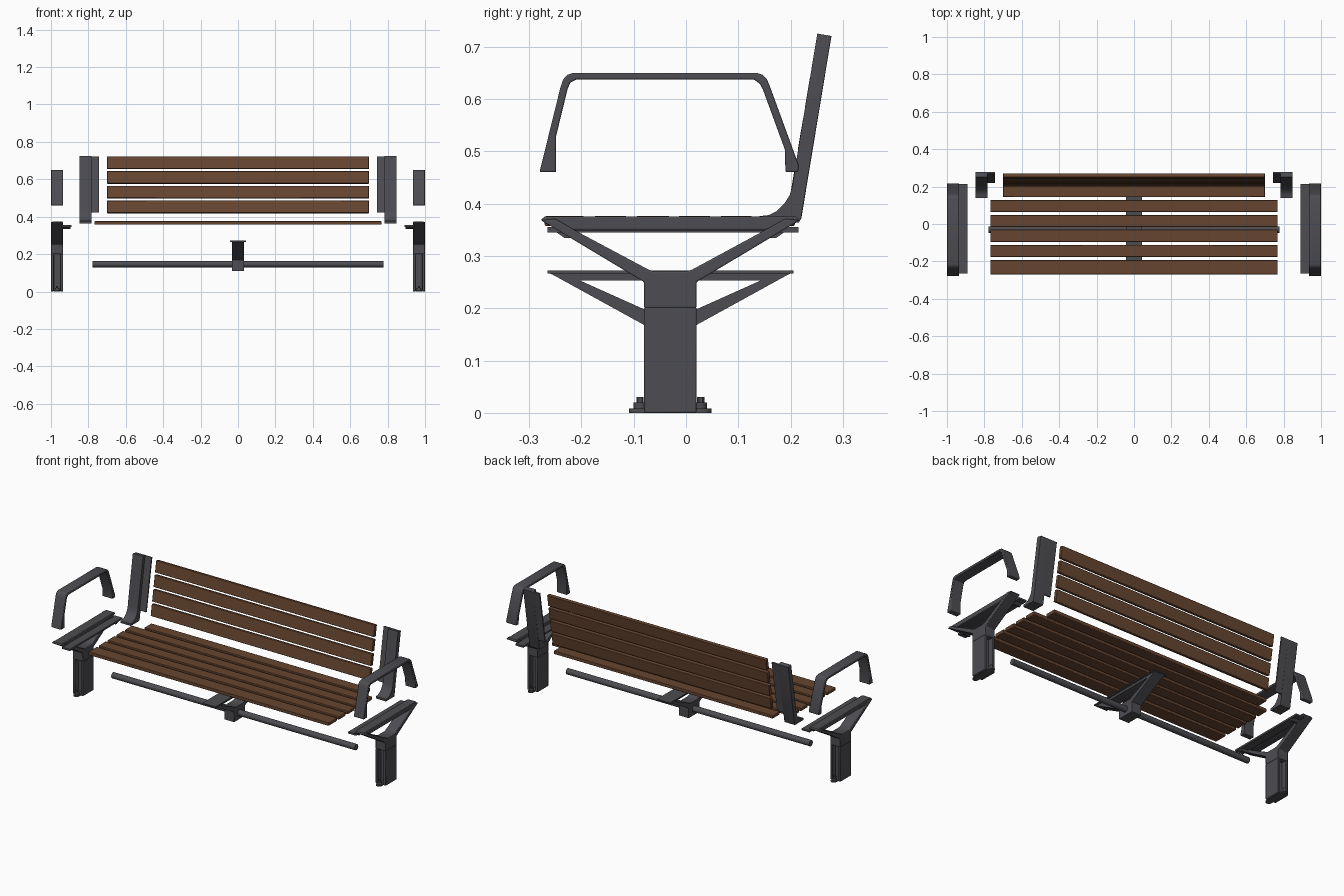
import bpy, bmesh, math
from mathutils import Matrix, Vector

if "Cube" in bpy.data.objects:
    bpy.data.objects.remove(bpy.data.objects["Cube"])


def material(name, rgb):
    m = bpy.data.materials.new(name)
    m.diffuse_color = (*rgb, 1)
    m.use_nodes = True
    m.node_tree.nodes["Principled BSDF"].inputs["Base Color"].default_value = m.diffuse_color
    return m


METAL = material("dark grey metal", (0.075, 0.073, 0.083))
WOOD = material("brown wood", (0.135, 0.06, 0.029))


def finish(name, bm, mat, bevel=0.0):
    bmesh.ops.recalc_face_normals(bm, faces=bm.faces)
    me = bpy.data.meshes.new(name)
    bm.to_mesh(me)
    bm.free()
    me.materials.append(mat)
    ob = bpy.data.objects.new(name, me)
    bpy.context.collection.objects.link(ob)
    if bevel:
        mod = ob.modifiers.new("edge rounding", "BEVEL")
        mod.width, mod.segments, mod.limit_method = bevel, 2, "ANGLE"
        mod.angle_limit = math.radians(40)
    bpy.ops.object.select_all(action="DESELECT")
    ob.select_set(True)
    bpy.context.view_layer.objects.active = ob
    bpy.ops.object.shade_smooth_by_angle(angle=math.radians(35))
    return ob


def prism(bm, pts, x0, x1):
    """Side profile of (y, z) points pulled along x."""
    f = bm.faces.new([bm.verts.new((x0, y, z)) for y, z in pts])
    r = bmesh.ops.extrude_face_region(bm, geom=[f])
    vs = [v for v in r["geom"] if isinstance(v, bmesh.types.BMVert)]
    bmesh.ops.translate(bm, verts=vs, vec=(x1 - x0, 0, 0))


def box(bm, x0, x1, y0, y1, z0, z1):
    prism(bm, [(y0, z0), (y1, z0), (y1, z1), (y0, z1)], x0, x1)


def cyl(bm, loc, r, h, n=20, along_x=False):
    mat = Matrix.Translation(loc)
    if along_x:
        mat = mat @ Matrix.Rotation(math.pi / 2, 4, "Y")
    bmesh.ops.create_cone(bm, cap_ends=True, segments=n, radius1=r, radius2=r,
                          depth=h, matrix=mat)


def mirrored(bm, side):
    if side < 0:
        bmesh.ops.scale(bm, verts=bm.verts, vec=(-1, 1, 1))
    return bm


# line of the leaning back: front face y at height z
def back_y(z):
    return 0.251 - (0.725 - z) * 0.168


ARM = [(-.28, .46), (-.24, .622), (-.235, .637), (-.227, .646), (-.215, .65),
       (.135, .65), (.147, .646), (.155, .637), (.16, .625), (.216, .472),
       (.214, .46), (.19, .46), (.189, .503), (.147, .618), (.141, .629),
       (.13, .637), (-.21, .637), (-.221, .631), (-.226, .62), (-.248, .53),
       (-.248, .46)]
LEG_V = [(-.277, .368), (-.08, .25), (-.08, .2), (.02, .2), (.02, .25),
         (.217, .368), (.19, .371), (.145, .346), (.012, .274), (0, .27),
         (-.06, .27), (-.072, .274), (-.207, .346), (-.25, .371)]
LEG_TOP = [(-.278, .369), (-.27, .375), (.21, .375), (.218, .369),
           (.205, .36), (.18, .349), (-.24, .349), (-.265, .36)]
BACK = [(.14, .364), (.14, .376), (.158, .378), (.174, .386), (.188, .4),
        (.198, .416), (.204, .435), (.2095, .474), (.251, .725), (.278, .72),
        (.2205, .372), (.216, .364)]

for side, label in ((-1, "left"), (1, "right")):
    # armrest strap
    bm = bmesh.new()
    prism(bm, ARM, .935, 1)
    finish(label + "_armrest", mirrored(bm, side), METAL, .003)

    # leg: forked head on a post with slots front and back
    bm = bmesh.new()
    prism(bm, LEG_V, .935, 1)
    prism(bm, LEG_TOP, .937, .992)
    box(bm, .935, .95, -.08, .02, 0, .202)
    box(bm, .985, 1, -.08, .02, 0, .202)
    box(bm, .948, .987, -.05, -.01, .002, .202)
    finish(label + "_leg", mirrored(bm, side), METAL, .003)

    # inner flange that carries the slat ends, with lugs below
    bm = bmesh.new()
    box(bm, .89, .94, -.265, .215, .345, .355)
    for y, d in ((-.25, 1), (.19, -1)):
        prism(bm, [(y, .347), (y + .018 * d, .334), (y + .028 * d, .334),
                   (y + .035 * d, .347)], .895, .937)
    finish(label + "_seat_flange", mirrored(bm, side), METAL)

    # foot tabs with anchor bolts
    bm = bmesh.new()
    box(bm, .9515, .9835, -.093, .033, 0, .008)
    for y in (-.093, .033):
        cyl(bm, (.9675, y, .004), .016, .008)
        cyl(bm, (.9675, y + (.005 if y < 0 else -.005), .014), .012, .012)
        cyl(bm, (.9675, y + (.005 if y < 0 else -.005), .024), .007, .012, 6)
    finish(label + "_foot_bolts", mirrored(bm, side), METAL)

    # back support with rounded outer rear and top edge
    bm = bmesh.new()
    prism(bm, BACK, .783, .848)
    bm.edges.ensure_lookup_table()

    def outer_edge(e):
        a, b = e.verts
        out = min(a.co.x, b.co.x) > .84
        top = min(a.co.z, b.co.z) > .71
        rear = all(v.co.y > back_y(v.co.z) + .02 and v.co.z > .37 for v in (a, b))
        return out and (top or rear)
    bmesh.ops.bevel(bm, geom=[e for e in bm.edges if outer_edge(e)], offset=.022,
                    offset_type="OFFSET", segments=5, profile=.5,
                    affect="EDGES", clamp_overlap=True)
    finish(label + "_back_support", mirrored(bm, side), METAL)

    # thin mounting plate behind the back slats
    bm = bmesh.new()
    prism(bm, [(back_y(.423) + .02, .423), (back_y(.423) + .0275, .423),
               (.278, .72), (.270, .722)], .742, .79)
    finish(label + "_back_plate", mirrored(bm, side), METAL)

# seat slats, the rear one shorter to clear the supports
SEAT = [(-.27, -.193, .768), (-.176, -.112, .768), (-.096, -.03, .768),
        (-.016, .048, .768), (.064, .128, .768), (.144, .208, .70)]
for i, (y0, y1, w) in enumerate(SEAT):
    bm = bmesh.new()
    box(bm, -w, w, y0, y1, .357, .376)
    finish(f"seat_slat_{i + 1}", bm, WOOD, .003)

# back slats following the lean
for i in range(4):
    z0 = .421 + i * .0788
    z1 = z0 + .066
    bm = bmesh.new()
    prism(bm, [(back_y(z0), z0), (back_y(z1), z1), (back_y(z1) + .02, z1 - .003),
               (back_y(z0) + .02, z0 - .003)], -.70, .70)
    finish(f"back_slat_{i + 1}", bm, WOOD, .003)

# middle brace: triangular fork around the tube, with a flat top plate
bm = bmesh.new()
prism(bm, [(-.26, .267), (-.08, .168), (-.08, .11), (.02, .11), (.02, .168),
           (.2, .267), (.17, .268), (.145, .254), (.02, .198), (.003, .19),
           (-.063, .19), (-.08, .198), (-.205, .254), (-.23, .268)], -.031, .031)
prism(bm, [(-.262, .267), (-.225, .253), (.165, .253), (.202, .267)], -.031, .031)
box(bm, -.042, .042, -.265, .205, .266, .272)
finish("middle_brace", bm, METAL)

# long tube under the seat
bm = bmesh.new()
cyl(bm, (0, -.03, .146), .017, 1.556, 24, True)
finish("cross_tube", bm, METAL)
